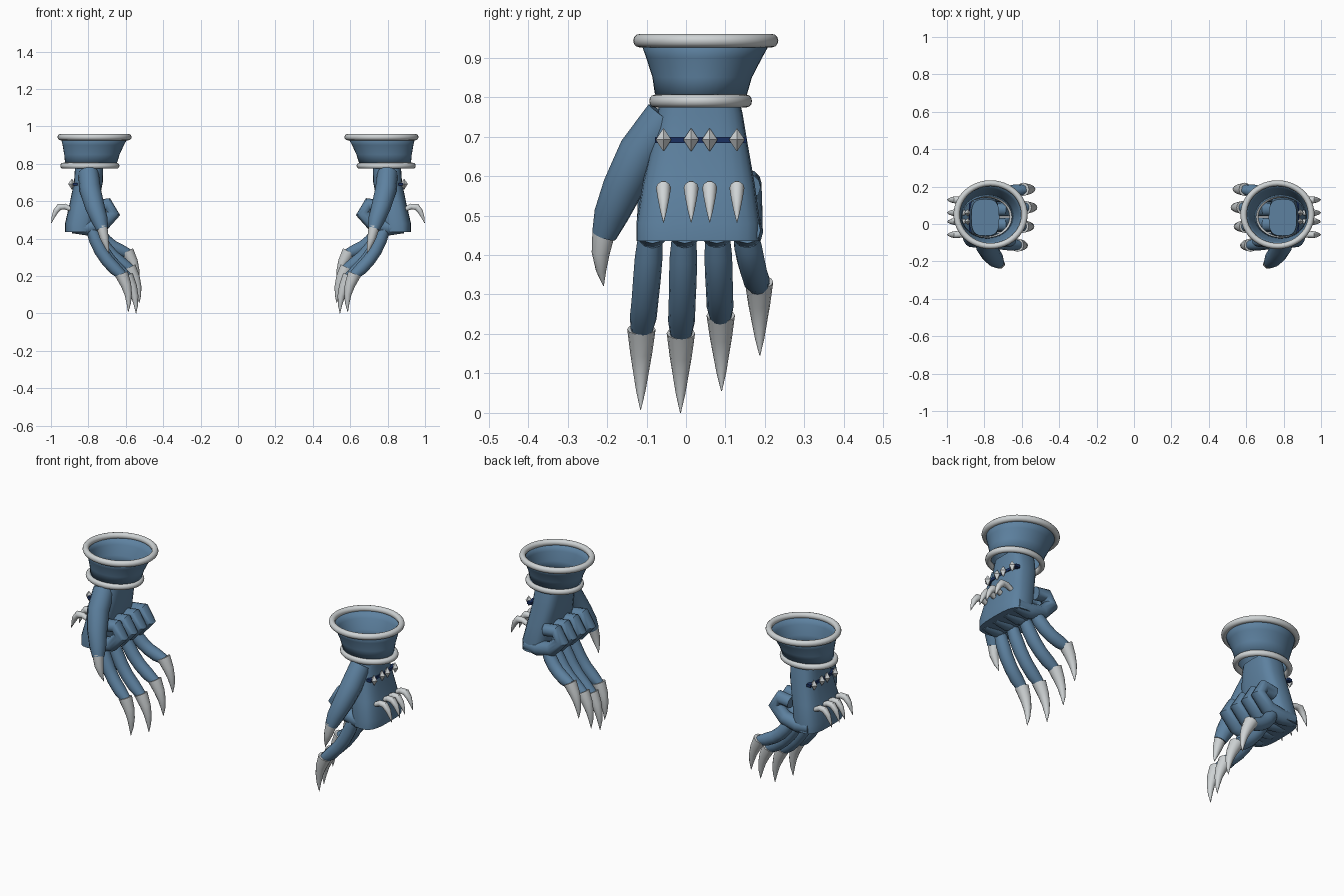
import bpy, bmesh, math
from mathutils import Vector, Matrix

cube = bpy.data.objects.get("Cube")
if cube:
    bpy.data.objects.remove(cube)


def material(name, rgb):
    m = bpy.data.materials.new(name)
    m.use_nodes = True
    m.diffuse_color = (*rgb, 1)
    m.node_tree.nodes["Principled BSDF"].inputs["Base Color"].default_value = (*rgb, 1)
    return m


BLUE = material("steel_blue", (0.11, 0.22, 0.35))
PALE = material("pale_metal", (0.62, 0.65, 0.66))
NAVY = material("navy", (0.01, 0.03, 0.12))


def finish(ob, mat, angle=40):
    """Bake the transform, colour, shade and mirror to the other hand."""
    ob.data.transform(ob.matrix_basis)
    ob.matrix_basis = Matrix.Identity(4)
    ob.data.materials.append(mat)
    bpy.ops.object.select_all(action='DESELECT')
    ob.select_set(True)
    bpy.context.view_layer.objects.active = ob
    if angle:
        bpy.ops.object.shade_smooth_by_angle(angle=math.radians(angle))
    mirror = ob.modifiers.new("other_hand", 'MIRROR')
    mirror.use_mirror_merge = False
    return ob


def loft(name, sections, mat, sides=12, power=1.0, level=False, caps=True, angle=40):
    """Skin over sections (x, y, z, radius along y, radius across)."""
    bm = bmesh.new()
    pts = [Vector(s[:3]) for s in sections]
    rings = []
    for i, s in enumerate(sections):
        t = (pts[min(i + 1, len(pts) - 1)] - pts[max(i - 1, 0)]).normalized()
        if level:
            t = Vector((0, 0, -1))
        n1 = Vector((0, 1, 0))
        n1 = (n1 - t * n1.dot(t)).normalized()
        n2 = t.cross(n1)
        ring = []
        for k in range(sides):
            a = math.tau * k / sides
            c, d = (math.copysign(abs(v) ** power, v) for v in (math.cos(a), math.sin(a)))
            ring.append(bm.verts.new(pts[i] + n1 * c * s[3] + n2 * d * s[4]))
        rings.append(ring)
    for a, b in zip(rings, rings[1:]):
        for k in range(sides):
            j = (k + 1) % sides
            bm.faces.new((a[k], a[j], b[j], b[k]))
    if caps:
        bm.faces.new(rings[0])
        bm.faces.new(rings[-1])
    bmesh.ops.recalc_face_normals(bm, faces=bm.faces)
    me = bpy.data.meshes.new(name)
    bm.to_mesh(me)
    bm.free()
    ob = bpy.data.objects.new(name, me)
    bpy.context.collection.objects.link(ob)
    return finish(ob, mat, angle)


def tube(name, pts, radii, mat, sides=12):
    return loft(name, [(*p, r, r) for p, r in zip(pts, radii)], mat, sides)


def rim(name, centre, rx, ry, thick):
    bpy.ops.mesh.primitive_torus_add(major_radius=rx, minor_radius=thick, major_segments=48,
                                     minor_segments=12, location=centre)
    ob = bpy.context.object
    ob.name = name
    ob.scale = (1, ry / rx, 1)
    finish(ob, PALE, 60)


# Flared hollow cuff and its two rims
cuff = loft("cuff", [(.767, .05, .942, .166, .18), (.774, .046, .9, .147, .164),
                     (.781, .041, .85, .126, .148), (.787, .037, .795, .114, .137)],
            BLUE, 40, level=True, caps=False)
wall = cuff.modifiers.new("wall", 'SOLIDIFY')
wall.thickness = 0.006
rim("cuff_top_rim", (.767, .05, .943), .181, .168, .017)
rim("cuff_lower_rim", (.792, .037, .79), .142, .117, .016)

# Wrist and back of the hand
loft("hand", [(.795, .035, .80, .098, .075), (.797, .035, .76, .108, .076),
              (.80, .035, .70, .118, .077), (.825, .032, .58, .142, .077),
              (.845, .031, .48, .157, .08), (.848, .031, .435, .157, .076)],
     BLUE, 24, power=.65, level=True)

# Thumb and thumb claw
tube("thumb", [(.80, -.05, .75), (.79, -.115, .66), (.765, -.16, .57), (.74, -.19, .5),
               (.725, -.207, .45)], [.055, .057, .052, .044, .032], BLUE)
tube("thumb_claw", [(.728, -.207, .465), (.715, -.216, .405), (.702, -.215, .36),
                    (.69, -.209, .322)], [.03, .023, .013, .001], PALE)

# Curled inner fingers
KNUCKLES = (-.085, -.003, .078, .155)
CURL = [(.885, .463), (.81, .457), (.725, .475), (.667, .535), (.697, .583), (.765, .572)]
for y in KNUCKLES:
    tube("curled_finger", [(x, y, z) for x, z in CURL],
         [.034, .04, .039, .038, .036, .034], BLUE)

# Long outer fingers with claws: start, claw base, claw tip
LONG = [((.785, -.09, .455), (.615, -.113, .2), (.587, -.115, .008)),
        ((.78, -.005, .455), (.588, -.013, .19), (.545, -.014, 0)),
        ((.77, .08, .455), (.573, .088, .235), (.528, .09, .055)),
        ((.76, .15, .46), (.585, .185, .32), (.537, .187, .145))]
for start, base, tip in LONG:
    a, b, c = Vector(start), Vector(base), Vector(tip)
    path = []
    for t in (0, .2, .4, .6, .8, 1):
        sag = math.sin(math.pi * t)
        path.append(a.lerp(b, t) + Vector((.018, 0, -.018)) * sag)
    tube("long_finger", path, [.03, .035, .035, .034, .034, .026], BLUE)
    lift = Vector((.008, 0, .012))
    claw = [b + lift] + [b.lerp(c, t) - Vector((.014, 0, 0)) * math.sin(math.pi * t)
                         for t in (.25, .5, .75, 1)]
    tube("finger_claw", claw, [.036, .028, .02, .012, .001], PALE)

# Hooked spikes and diamond studs on the back of the hand
for y in (-.057, .013, .06, .129):
    tube("hand_spike", [(.89, y, .555), (.925, y, .572), (.955, y, .57), (.975, y, .545),
                        (.988, y, .515), (.998, y, .483)],
         [.012, .016, .019, .015, .009, .001], PALE, 10)
    loft("diamond_stud", [(.888, y, .72, .001, .001), (.888, y, .692, .02, .02),
                          (.888, y, .663, .001, .001)], PALE, 4, level=True, angle=0)

# Dark band behind the studs
bpy.ops.mesh.primitive_cube_add(size=1, location=(.87, .037, .691))
band = bpy.context.object
band.name = "stud_band"
band.scale = (.026, .232, .015)
finish(band, NAVY, 0)
